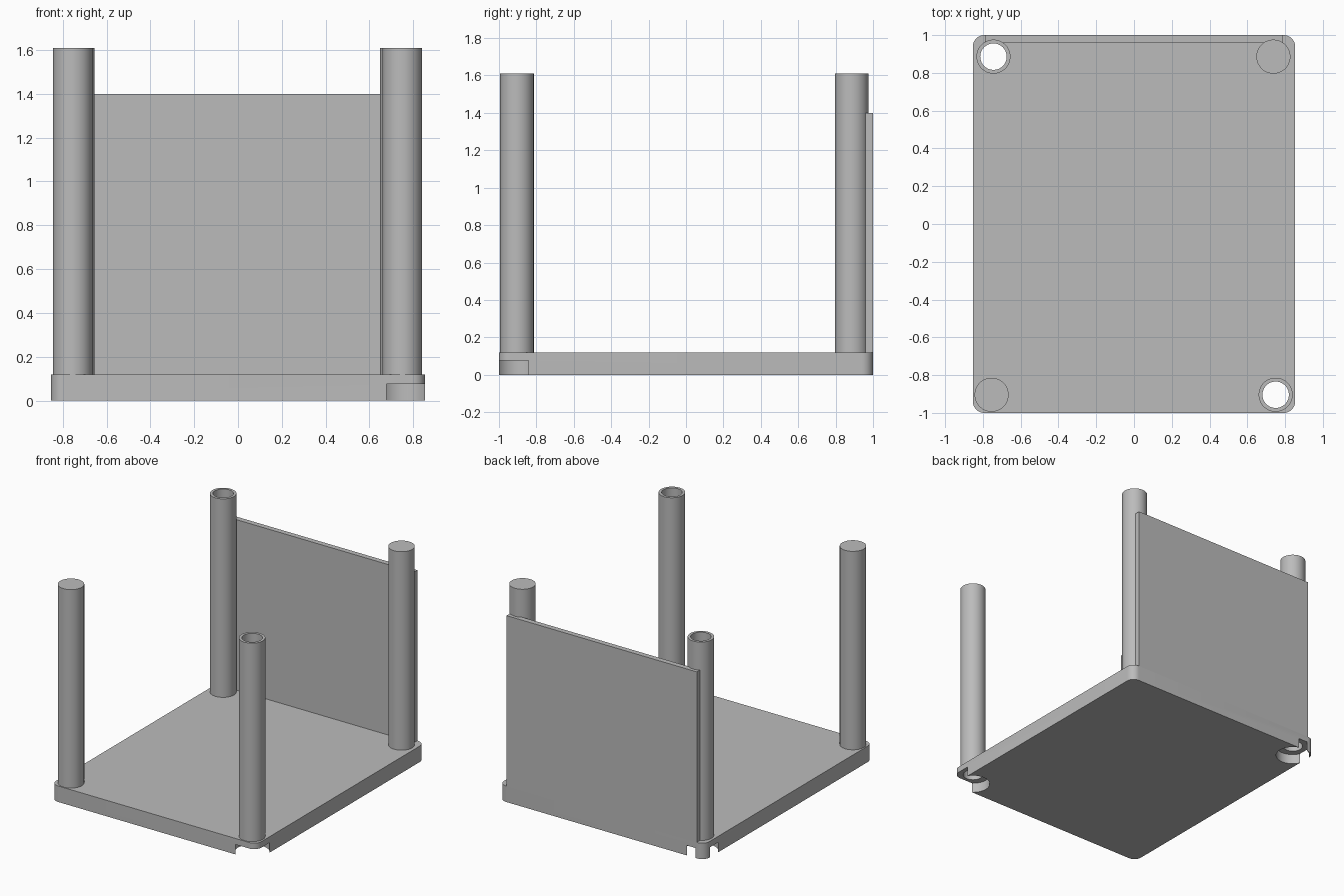
import bpy, bmesh, math

cube = bpy.data.objects.get("Cube")
if cube:
    bpy.data.objects.remove(cube, do_unlink=True)

GREY = (0.5, 0.5, 0.5, 1)
grey = bpy.data.materials.new("plain grey")
grey.use_nodes = True
grey.diffuse_color = GREY
grey.node_tree.nodes["Principled BSDF"].inputs["Base Color"].default_value = GREY

HALF_X, HALF_Y = 0.853, 1.0
PLATE_TOP, POLE_TOP, PANEL_TOP = 0.12, 1.61, 1.4
POLE_R, BORE_R = 0.09, 0.07
SOCKET_R, SOCKET_TOP = 0.12, 0.075
CORNER_R, PANEL_FRONT = 0.06, 0.96


def box(name, lo, hi):
    bpy.ops.mesh.primitive_cube_add(size=1, location=[(a + b) / 2 for a, b in zip(lo, hi)])
    ob = bpy.context.object
    ob.name = name
    ob.scale = [b - a for a, b in zip(lo, hi)]
    bpy.ops.object.transform_apply(location=True, rotation=False, scale=True)
    ob.data.materials.append(grey)
    return ob


def cylinder(name, centre, radius, z0, z1):
    bpy.ops.mesh.primitive_cylinder_add(vertices=64, radius=radius, depth=z1 - z0,
                                        location=(*centre, (z0 + z1) / 2))
    ob = bpy.context.object
    ob.name = name
    ob.data.materials.append(grey)
    return ob


def cut(ob, cutter):
    mod = ob.modifiers.new("cut", 'BOOLEAN')
    mod.operation, mod.solver, mod.object = 'DIFFERENCE', 'EXACT', cutter
    bpy.context.view_layer.objects.active = ob
    bpy.ops.object.modifier_apply(modifier=mod.name)


def smooth(ob):
    bpy.ops.object.select_all(action='DESELECT')
    ob.select_set(True)
    bpy.context.view_layer.objects.active = ob
    bpy.ops.object.shade_smooth_by_angle(angle=math.radians(30))


# Base plate with rounded vertical corners
base = box("base_plate", (-HALF_X, -HALF_Y, 0), (HALF_X, HALF_Y, PLATE_TOP))
bm = bmesh.new()
bm.from_mesh(base.data)
uprights = [e for e in bm.edges if abs(e.verts[0].co.z - e.verts[1].co.z) > 0.01]
bmesh.ops.bevel(bm, geom=uprights, offset=CORNER_R, segments=10, profile=0.5, affect='EDGES')
bm.to_mesh(base.data)
bm.free()

# Back panel
box("back_panel", (-0.79, PANEL_FRONT, PLATE_TOP), (0.79, HALF_Y, PANEL_TOP))

# Solid poles on one diagonal
for name, centre in (("front_right_pole", (-0.754, -0.904)),
                     ("back_left_pole", (0.738, 0.886))):
    smooth(cylinder(name, centre, POLE_R, PLATE_TOP, POLE_TOP))

# Hollow poles on the other, bored through the plate into a wider socket below
for name, centre in (("front_left_tube", (0.75, -0.904)),
                     ("back_right_tube", (-0.744, 0.886))):
    tube = cylinder(name, centre, POLE_R, PLATE_TOP, POLE_TOP)
    bore = cylinder("bore_cutter", centre, BORE_R, -0.1, POLE_TOP + 0.1)
    socket = cylinder("socket_cutter", centre, SOCKET_R, -0.1, SOCKET_TOP)
    cut(tube, bore)
    cut(base, socket)
    cut(base, bore)
    for cutter in (bore, socket):
        bpy.data.objects.remove(cutter, do_unlink=True)
    smooth(tube)
smooth(base)
